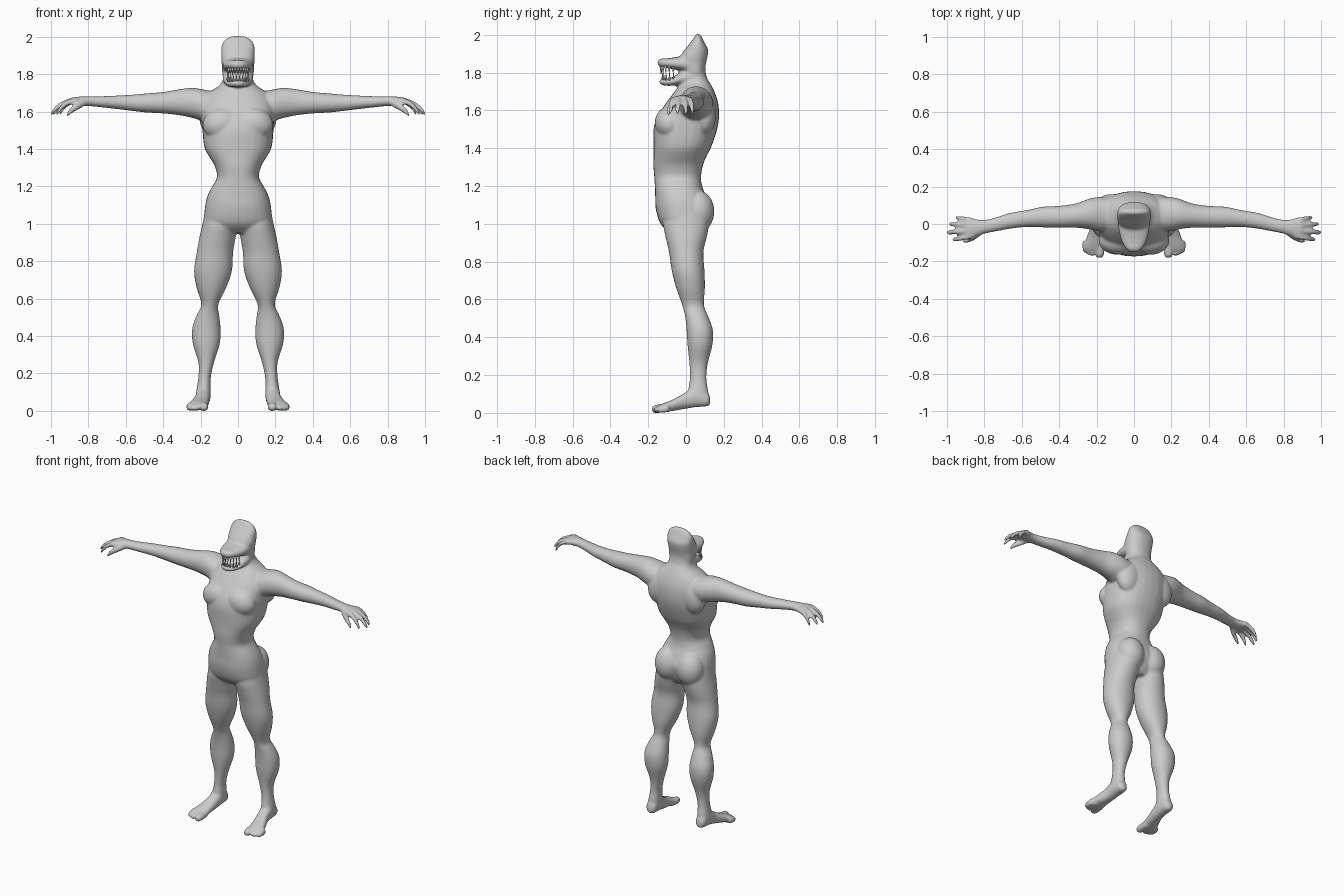
import bpy, bmesh, math
from mathutils import Vector, Matrix

skin = bpy.data.materials.new("skin grey")
skin.diffuse_color = (0.6, 0.6, 0.6, 1)


def spline(rings, steps=4):
    """Catmull-Rom interpolation between the given cross-sections."""
    out = []
    for i in range(len(rings) - 1):
        a, b = rings[max(i - 1, 0)], rings[i]
        c, d = rings[i + 1], rings[min(i + 2, len(rings) - 1)]
        for k in range(steps):
            t = k / steps
            out.append([0.5 * (2 * q + (r - p) * t + (2 * p - 5 * q + 4 * r - s) * t * t
                        + (3 * q - p - 3 * r + s) * t ** 3) for p, q, r, s in zip(a, b, c, d)])
    return out + [list(rings[-1])]


def loft(bm, axis, rings, power=2.0, sides=(1,), n=28):
    """Rings are (position on axis, min u, max u, min v, max v)."""
    for side in sides:
        loops = []
        for p, u0, u1, v0, v1 in spline(rings):
            loop = []
            for i in range(n):
                a = 2 * math.pi * i / n
                c, s = math.cos(a), math.sin(a)
                u = (u0 + u1) / 2 + (u1 - u0) / 2 * math.copysign(abs(c) ** (2 / power), c)
                v = (v0 + v1) / 2 + (v1 - v0) / 2 * math.copysign(abs(s) ** (2 / power), s)
                co = {'x': (p, u, v), 'y': (u, p, v), 'z': (u, v, p)}[axis]
                loop.append(bm.verts.new((co[0] * side, co[1], co[2])))
            loops.append(loop)
        for a, b in zip(loops, loops[1:]):
            for i in range(n):
                bm.faces.new((a[i], a[(i + 1) % n], b[(i + 1) % n], b[i]))
        bm.faces.new(loops[0])
        bm.faces.new(loops[-1])


def centred(rings):
    return [(z, -w, w, y0, y1) for z, w, y0, y1 in rings]


def ball(bm, centre, radii, tilt=0, sides=(1, -1)):
    for s in sides:
        m = (Matrix.Translation((centre[0] * s, centre[1], centre[2]))
             @ Matrix.Rotation(tilt * s, 4, 'Y') @ Matrix.Diagonal((*radii, 1)))
        bmesh.ops.create_uvsphere(bm, u_segments=24, v_segments=16, radius=1, matrix=m)


def make_object(name, bm):
    bmesh.ops.recalc_face_normals(bm, faces=bm.faces[:])
    me = bpy.data.meshes.new(name)
    bm.to_mesh(me)
    bm.free()
    me.materials.append(skin)
    ob = bpy.data.objects.new(name, me)
    bpy.context.collection.objects.link(ob)
    return ob


BOTH = (1, -1)
bm = bmesh.new()

# torso and neck
loft(bm, 'z', centred([
    (0.95, .10, -.08, .08), (1.00, .175, -.135, .11), (1.08, .178, -.16, .13),
    (1.15, .163, -.163, .105), (1.20, .138, -.165, .085), (1.25, .112, -.168, .08),
    (1.31, .125, -.173, .09), (1.36, .155, -.172, .11), (1.41, .18, -.172, .135),
    (1.50, .19, -.172, .165), (1.57, .192, -.15, .175), (1.64, .19, -.105, .17),
    (1.70, .155, -.06, .15), (1.74, .10, -.03, .13), (1.78, .078, -.01, .108),
    (1.85, .07, 0, .10)]), 2.3)
# chest muscles, shoulder blades and buttocks
ball(bm, (.085, -.09, 1.535), (.105, .075, .085), .2)
ball(bm, (.12, .10, 1.58), (.085, .06, .11), -.25)
ball(bm, (.083, .065, 1.065), (.088, .085, .11))

# legs
loft(bm, 'z', [
    (1.08, .02, .175, -.10, .10), (1.00, .002, .19, -.12, .12), (.93, .012, .206, -.108, .11),
    (.85, .026, .22, -.09, .092), (.75, .032, .235, -.075, .098), (.66, .062, .222, -.052, .10),
    (.57, .105, .196, -.02, .095), (.51, .10, .222, -.005, .118), (.44, .093, .245, .003, .142),
    (.36, .097, .242, .008, .14), (.26, .128, .212, .018, .115), (.18, .145, .212, .02, .108),
    (.11, .145, .222, .01, .118), (.06, .15, .222, .01, .115)], 2.1, BOTH)
# feet with a split between the big toe and the others
loft(bm, 'y', [
    (.128, .17, .20, .045, .08), (.112, .152, .218, .035, .11), (.05, .146, .225, .03, .14),
    (.0, .15, .228, .022, .11), (-.06, .156, .25, .012, .075), (-.11, .16, .266, .004, .055),
    (-.14, .165, .266, .004, .042)], 2.3, BOTH)
loft(bm, 'y', [(-.09, .16, .21, .004, .05), (-.14, .158, .208, 0, .046),
               (-.17, .162, .204, 0, .04), (-.182, .175, .195, .008, .028)], 2.2, BOTH)
for x, tip in ((.222, -.172), (.243, -.165), (.262, -.155)):
    loft(bm, 'y', [(-.09, x - .014, x + .014, .004, .045), (tip + .02, x - .013, x + .013, 0, .036),
                   (tip, x - .006, x + .006, .008, .022)], 2, BOTH)

# arms: shoulder to wrist to palm
loft(bm, 'x', [
    (.08, -.02, .13, 1.60, 1.70), (.17, -.04, .145, 1.55, 1.715), (.24, -.028, .135, 1.565, 1.727),
    (.31, -.02, .11, 1.58, 1.72), (.40, -.02, .097, 1.59, 1.705), (.49, -.018, .092, 1.595, 1.697),
    (.57, -.016, .075, 1.604, 1.69), (.66, -.025, .06, 1.615, 1.685), (.74, -.04, .035, 1.624, 1.682),
    (.80, -.052, .022, 1.63, 1.682), (.85, -.068, .026, 1.632, 1.68), (.89, -.075, .03, 1.638, 1.674),
    (.905, -.06, .02, 1.645, 1.668)], 2.1, BOTH)
# curled fingers: (base y, tip y, tip x)
for y0, y1, tip in ((-.064, -.085, .972), (-.036, -.045, 1.003), (-.008, .0, .99), (.018, .035, .955)):
    rings = []
    for t, z, r in ((0, 1.656, .015), (.35, 1.652, .014), (.7, 1.628, .014), (.92, 1.598, .0125), (1, 1.583, .007)):
        x, y = .86 + (tip - .86) * t, y0 + (y1 - y0) * t
        rings.append((x, y - r, y + r, z - r * 1.15, z + r * 1.15))
    loft(bm, 'x', rings, 2, BOTH, 14)
# thumbs
loft(bm, 'x', [(.81, -.055, -.025, 1.635, 1.665), (.85, -.084, -.05, 1.612, 1.652),
               (.885, -.099, -.071, 1.592, 1.63), (.908, -.102, -.08, 1.575, 1.605),
               (.915, -.098, -.088, 1.572, 1.588)], 2, BOTH, 14)

# skull with sloping forehead
loft(bm, 'z', centred([
    (1.75, .07, 0, .105), (1.80, .084, -.015, .10), (1.85, .087, -.03, .106),
    (1.885, .09, -.03, .114), (1.92, .09, -.008, .117), (1.955, .087, .02, .10),
    (1.985, .07, .042, .085), (2.004, .035, .055, .074)]), 2.3)
# upper snout and lower jaw, held open
loft(bm, 'y', [(.04, -.085, .085, 1.79, 1.90), (-.03, -.082, .082, 1.81, 1.886),
               (-.09, -.067, .067, 1.822, 1.876), (-.13, -.045, .045, 1.828, 1.874),
               (-.15, -.02, .02, 1.838, 1.864)], 2.4)
loft(bm, 'y', [(.05, -.08, .08, 1.73, 1.83), (-.02, -.08, .08, 1.735, 1.805),
               (-.08, -.064, .064, 1.73, 1.772), (-.12, -.042, .042, 1.732, 1.766),
               (-.14, -.02, .02, 1.742, 1.764)], 2.4)

# fuse the parts into one smooth skin
body = make_object("body", bm)
bpy.context.view_layer.objects.active = body
body.select_set(True)
remesh = body.modifiers.new("fuse", 'REMESH')
remesh.mode = 'VOXEL'
remesh.voxel_size = 0.008
remesh.use_smooth_shade = True
relax = body.modifiers.new("relax", 'SMOOTH')
relax.factor = 0.5
relax.iterations = 5
for m in ("fuse", "relax"):
    bpy.ops.object.modifier_apply(modifier=m)
bpy.ops.object.shade_smooth()

# pointed teeth around both jaws
bm = bmesh.new()
for base, point, count, reach in ((1.834, 1.793, 11, .088), (1.758, 1.798, 10, .08)):
    for i in range(count):
        a = math.radians(-75 + 150 * i / (count - 1))
        x, y = .058 * math.sin(a), -.045 - reach * math.cos(a)
        h = point - base
        rot = Matrix.Rotation(math.pi if h < 0 else 0, 4, 'X')
        bmesh.ops.create_cone(bm, cap_ends=True, segments=8, radius1=.007, radius2=.0008, depth=abs(h),
                              matrix=Matrix.Translation((x, y, (base + point) / 2)) @ rot)
teeth = make_object("teeth", bm)
teeth.data.polygons.foreach_set("use_smooth", [True] * len(teeth.data.polygons))
